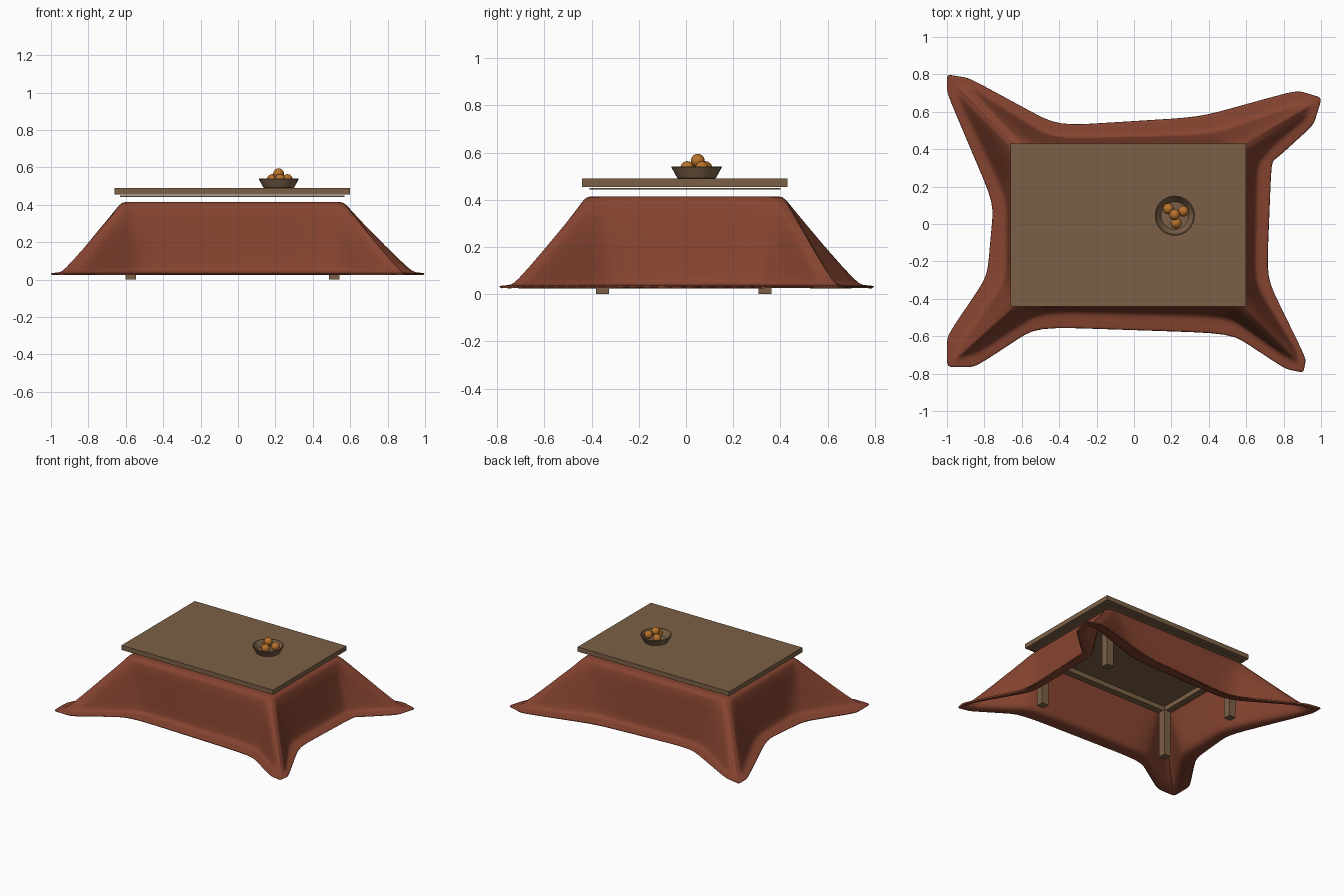
import bpy, bmesh, math
from mathutils import Vector

if "Cube" in bpy.data.objects:
    bpy.data.objects.remove(bpy.data.objects["Cube"])


def material(name, rgb):
    m = bpy.data.materials.new(name)
    m.diffuse_color = (*rgb, 1)
    m.use_nodes = True
    m.node_tree.nodes["Principled BSDF"].inputs["Base Color"].default_value = m.diffuse_color
    return m


WOOD = material("brown wood", (0.20, 0.118, 0.062))
CLOTH = material("rust cloth", (0.24, 0.058, 0.030))
FRUIT = material("orange peel", (0.48, 0.17, 0.025))


def finish(name, bm, mat, smooth=None):
    bmesh.ops.recalc_face_normals(bm, faces=bm.faces)
    me = bpy.data.meshes.new(name)
    bm.to_mesh(me)
    bm.free()
    ob = bpy.data.objects.new(name, me)
    bpy.context.collection.objects.link(ob)
    me.materials.append(mat)
    if smooth:
        bpy.ops.object.select_all(action='DESELECT')
        ob.select_set(True)
        bpy.context.view_layer.objects.active = ob
        bpy.ops.object.shade_smooth_by_angle(angle=math.radians(smooth))
    return ob


def box(name, lo, hi, mat=WOOD):
    bm = bmesh.new()
    bmesh.ops.create_cube(bm, size=1)
    lo, hi = Vector(lo), Vector(hi)
    for v in bm.verts:
        v.co = (lo + hi) / 2 + v.co * (hi - lo)
    return finish(name, bm, mat)


def loft(bm, rings):
    rows = [[bm.verts.new(p) for p in r] for r in rings]
    n = len(rows[0])
    for a, b in zip(rows, rows[1:]):
        for i in range(n):
            j = (i + 1) % n
            bm.faces.new((a[i], a[j], b[j], b[i]))
    return rows


# Tabletop and the thin board under it
box("tabletop", (-0.66, -0.44, 0.455), (0.60, 0.43, 0.49))
box("under_board", (-0.63, -0.41, 0.443), (0.57, 0.40, 0.45))

# Frame under the blanket: panel, rails, legs
X0, X1, Y0, Y1 = -0.61, 0.55, -0.395, 0.375
box("frame_panel", (X0, Y0, 0.385), (X1, Y1, 0.398))
W = 0.05
box("front_rail", (X0, Y0, 0.35), (X1, Y0 + W, 0.385))
box("back_rail", (X0, Y1 - W, 0.35), (X1, Y1, 0.385))
box("left_rail", (X0, Y0 + W, 0.35), (X0 + W, Y1 - W, 0.385))
box("right_rail", (X1 - W, Y0 + W, 0.35), (X1, Y1 - W, 0.385))
H = 0.0275
for side, x in (("left", -0.573), ("right", 0.515)):
    for end, y in (("front", -0.355), ("back", 0.335)):
        box(f"{end}_{side}_leg", (x - H, y - H, 0), (x + H, y + H, 0.35))

# Blanket, going round: hem (x, y), floor crease (x, y), shoulder (x, y)
OUTLINE = [
    (-0.785, -0.28, -0.68, -0.29, -0.64, -0.36),
    (-1.0, -0.60, -0.90, -0.62, -0.64, -0.40),
    (-1.0, -0.765, -0.94, -0.71, -0.63, -0.43),
    (-0.85, -0.765, -0.84, -0.68, -0.60, -0.44),
    (-0.52, -0.55, -0.50, -0.46, -0.56, -0.44),
    (0.52, -0.585, 0.50, -0.485, 0.50, -0.44),
    (0.81, -0.775, 0.80, -0.70, 0.55, -0.44),
    (0.905, -0.795, 0.87, -0.73, 0.575, -0.43),
    (0.92, -0.72, 0.86, -0.67, 0.585, -0.40),
    (0.71, -0.29, 0.64, -0.31, 0.585, -0.35),
    (0.735, 0.33, 0.65, 0.32, 0.585, 0.33),
    (0.79, 0.375, 0.74, 0.43, 0.585, 0.36),
    (0.96, 0.53, 0.91, 0.57, 0.585, 0.39),
    (1.005, 0.675, 0.93, 0.63, 0.575, 0.42),
    (0.87, 0.715, 0.86, 0.63, 0.54, 0.43),
    (0.35, 0.572, 0.40, 0.475, 0.48, 0.43),
    (-0.41, 0.525, -0.44, 0.455, -0.53, 0.43),
    (-0.88, 0.78, -0.86, 0.72, -0.60, 0.43),
    (-1.0, 0.80, -0.93, 0.73, -0.63, 0.42),
    (-1.0, 0.70, -0.93, 0.67, -0.64, 0.39),
    (-0.75, 0.11, -0.68, 0.15, -0.64, 0.32)]
STEPS = 10
pts = []
for a, b in zip(OUTLINE, OUTLINE[1:] + OUTLINE[:1]):
    a, b = Vector(a), Vector(b)
    pts += [a.lerp(b, k / STEPS) for k in range(STEPS)]
for _ in range(3):
    n = len(pts)
    pts = [(pts[i - 1] + 2 * pts[i] + pts[(i + 1) % n]) / 4 for i in range(n)]


def blanket_ring(f, z, inset=0.0):
    """f: 0 at the shoulder, 1 at the floor crease, 2 at the hem."""
    cx, cy = -0.0275, -0.005
    ring = []
    for p in pts:
        hem, crease, top = (Vector(p[k:k + 2]) for k in (0, 2, 4))
        x, y = top.lerp(crease, f) if f <= 1 else crease.lerp(hem, f - 1)
        ring.append((x - inset * (x - cx) / 0.61, y - inset * (y - cy) / 0.435, z))
    return ring


bm = bmesh.new()
levels = [(0, 0.415, 0.04), (0, 0.411, 0.022), (0, 0.402, 0.009),
          (0.03, 0.385, 0.002), (0.2, 0.323, 0), (0.4, 0.253, 0), (0.6, 0.182, 0),
          (0.8, 0.113, 0), (0.94, 0.068, 0), (1.06, 0.048, 0), (1.25, 0.041, 0),
          (1.5, 0.038, 0), (1.85, 0.036, 0), (1.97, 0.034, 0), (2, 0.031, 0)]
rows = loft(bm, [blanket_ring(*l) for l in levels])
bm.faces.new(rows[0])
blanket = finish("blanket", bm, CLOTH, 60)
# make sure the open shell faces outwards before thickening inwards
if max(blanket.data.polygons, key=lambda p: p.area).normal.z < 0:
    blanket.data.flip_normals()
sol = blanket.modifiers.new("thickness", 'SOLIDIFY')
sol.thickness = 0.01
sol.offset = -1

# Fruit bowl, turned from a profile
BX, BY = 0.218, 0.045
profile = [(0.076, 0.49), (0.082, 0.492), (0.107, 0.538), (0.105, 0.541),
           (0.100, 0.540), (0.074, 0.500)]
bm = bmesh.new()
rows = loft(bm, [[(BX + r * math.cos(t * math.tau / 32), BY + r * math.sin(t * math.tau / 32), z)
                  for t in range(32)] for r, z in profile])
bm.faces.new(rows[0])
bm.faces.new(rows[-1])
finish("fruit_bowl", bm, WOOD, 40)

# Oranges
for i, p in enumerate([(0.183, 0.082, 0.535), (0.264, 0.068, 0.535),
                       (0.225, 0.005, 0.535), (0.217, 0.05, 0.566)]):
    bm = bmesh.new()
    bmesh.ops.create_uvsphere(bm, u_segments=20, v_segments=12, radius=0.029)
    bmesh.ops.translate(bm, verts=bm.verts, vec=p)
    finish(f"orange_{i + 1}", bm, FRUIT, 60)
